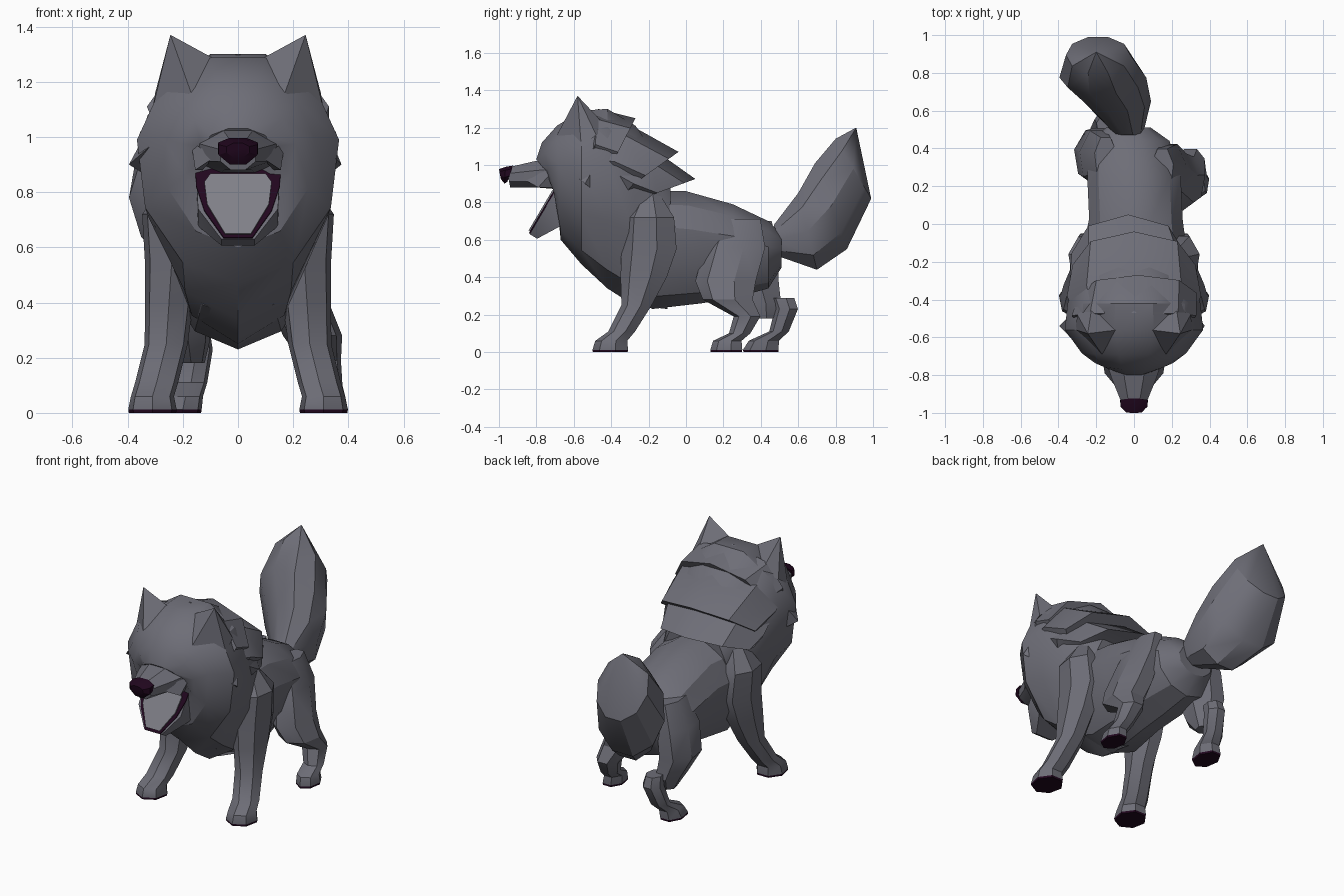
import bpy, bmesh, math
from mathutils import Vector


def material(name, rgb):
    m = bpy.data.materials.new(name)
    m.diffuse_color = (*rgb, 1)
    return m


FUR = material("grey_fur", (0.155, 0.155, 0.185))
DARK = material("dark_plum", (0.015, 0.002, 0.013))
TONGUE = material("pale_tongue", (0.215, 0.215, 0.245))


def finish(name, bm, mat=FUR, angle=32, sole=False):
    bmesh.ops.recalc_face_normals(bm, faces=bm.faces[:])
    if sole:
        for f in bm.faces:
            if f.calc_center_median().z < 0.008:
                f.material_index = 1
    me = bpy.data.meshes.new(name)
    bm.to_mesh(me)
    bm.free()
    me.materials.append(mat)
    if sole:
        me.materials.append(DARK)
    ob = bpy.data.objects.new(name, me)
    bpy.context.collection.objects.link(ob)
    bpy.ops.object.select_all(action='DESELECT')
    ob.select_set(True)
    bpy.context.view_layer.objects.active = ob
    bpy.ops.object.shade_smooth_by_angle(angle=math.radians(angle))
    return ob


def skin(name, rings, **kw):
    """Join a list of equal point rings and close both ends."""
    bm = bmesh.new()
    vs = [[bm.verts.new(p) for p in r] for r in rings]
    n = len(vs[0])
    for a, b in zip(vs, vs[1:]):
        for i in range(n):
            j = (i + 1) % n
            bm.faces.new((a[i], a[j], b[j], b[i]))
    bm.faces.new(vs[0])
    bm.faces.new(vs[-1])
    bmesh.ops.remove_doubles(bm, verts=bm.verts[:], dist=0.0008)
    return finish(name, bm, **kw)


def body_loft(name, stations, n=10, start=0.5, **kw):
    """Stations: centre x, top y, top z, bottom y, bottom z, half width, widest height 0..1."""
    angles = [2 * math.pi * (i + start) / n for i in range(n)]
    hi, lo = max(map(math.cos, angles)), -min(map(math.cos, angles))
    rings = []
    for cx, ty, tz, by, bz, w, mid in stations:
        ring = []
        for a in angles:
            c = math.cos(a)
            t = mid + (c / hi * (1 - mid) if c > 0 else c / lo * mid)
            ring.append((cx + w * math.sin(a), by + (ty - by) * t, bz + (tz - bz) * t))
        rings.append(ring)
    return skin(name, rings, **kw)


def leg_loft(name, stations, side=1, n=7, **kw):
    """Stations: x, y, z, x radius, y radius."""
    rings = [[(side * (x + rx * math.sin(2 * math.pi * i / n)),
               y - ry * math.cos(2 * math.pi * i / n), z) for i in range(n)]
             for x, y, z, rx, ry in stations]
    return skin(name, rings, **kw)


def spike(name, base, tip):
    bm = bmesh.new()
    b = [bm.verts.new(p) for p in base]
    t = bm.verts.new(tip)
    for i in range(len(b)):
        bm.faces.new((b[i], b[(i + 1) % len(b)], t))
    bm.faces.new(b)
    return finish(name, bm)


# torso
body_loft("torso", [
    (0, -0.40, 0.90, -0.40, 0.34, 0.24, 0.6),
    (0, -0.22, 0.86, -0.18, 0.23, 0.29, 0.66),
    (0.01, 0.00, 0.86, 0.08, 0.26, 0.25, 0.6),
    (0, 0.25, 0.79, 0.26, 0.29, 0.25, 0.6),
    (-0.02, 0.44, 0.70, 0.44, 0.34, 0.21, 0.55),
    (-0.03, 0.51, 0.63, 0.51, 0.45, 0.12, 0.5)], n=11)

# bushy tail
body_loft("tail", [
    (-0.03, 0.47, 0.68, 0.50, 0.51, 0.08, 0.5),
    (-0.09, 0.60, 0.85, 0.70, 0.44, 0.18, 0.5),
    (-0.165, 0.69, 1.01, 0.86, 0.55, 0.23, 0.5),
    (-0.19, 0.80, 1.14, 0.99, 0.82, 0.17, 0.5),
    (-0.20, 0.91, 1.20, 0.91, 1.20, 0.0, 0.5)], n=10)

# head flowing into the keeled chest
body_loft("head_and_chest", [
    (0, -0.80, 1.03, -0.68, 0.88, 0.13, 0.5),
    (0, -0.77, 1.12, -0.68, 0.74, 0.21, 0.55),
    (0, -0.69, 1.21, -0.67, 0.60, 0.28, 0.6),
    (0, -0.56, 1.29, -0.56, 0.47, 0.37, 0.57),
    (0, -0.42, 1.30, -0.42, 0.34, 0.355, 0.65),
    (0, -0.27, 1.21, -0.28, 0.25, 0.31, 0.68),
    (0, -0.08, 0.94, -0.10, 0.23, 0.22, 0.7)], n=11)

# three overlapping mane capes with slanted, pointed back edges
for name, x, front, back in [
        ("mane_upper", 0.02, (-0.47, 1.30, -0.50, 0.92, 0.33), (-0.27, 1.25, -0.44, 0.92, 0.31)),
        ("mane_middle", 0.0, (-0.30, 1.215, -0.46, 0.82, 0.355), (-0.04, 1.07, -0.36, 0.84, 0.325)),
        ("mane_lower", -0.03, (-0.14, 1.06, -0.42, 0.74, 0.34), (0.05, 0.925, -0.32, 0.79, 0.30))]:
    body_loft(name, [(0, -0.52, 1.22, -0.52, 0.85, 0.30, 0.5), (0, *front, 0.5), (x, *back, 0.45)],
              n=8, start=0)

for s, side in ((1, "right"), (-1, "left")):
    # ears
    spike("ear_" + side, [(s * 0.31, -0.56, 1.10), (s * 0.17, -0.69, 1.16),
                          (s * 0.08, -0.56, 1.28), (s * 0.22, -0.42, 1.20),
                          (s * 0.30, -0.48, 1.16)], (s * 0.245, -0.58, 1.37))
    # cheek tufts
    spike("cheek_tuft_" + side, [(s * 0.28, -0.66, 1.0), (s * 0.31, -0.45, 1.06),
                                 (s * 0.30, -0.46, 0.84)], (s * 0.385 - 0.01, -0.54, 0.90))
    # lips at the mouth corner
    spike("lip_" + side, [(s * 0.08, -0.88, 0.93), (s * 0.17, -0.70, 0.98),
                          (s * 0.13, -0.70, 0.88)], (s * 0.155, -0.79, 0.88))
    # front legs
    leg_loft("front_leg_" + side, [
        (0.19, -0.19, 0.85, 0.07, 0.05), (0.25, -0.19, 0.72, 0.10, 0.14),
        (0.24, -0.19, 0.55, 0.10, 0.155), (0.25, -0.22, 0.40, 0.09, 0.13),
        (0.26, -0.26, 0.25, 0.08, 0.085), (0.295, -0.34, 0.11, 0.08, 0.075),
        (0.31, -0.395, 0.06, 0.08, 0.09), (0.31, -0.40, 0.012, 0.09, 0.10),
        (0.31, -0.40, 0.0, 0.088, 0.098)], s, sole=True)

# hind legs: one stepping forward, one pushing back
leg_loft("hind_leg_right", [
    (0.15, 0.29, 0.71, 0.06, 0.12), (0.19, 0.27, 0.56, 0.09, 0.17),
    (0.23, 0.22, 0.38, 0.11, 0.17), (0.27, 0.23, 0.28, 0.11, 0.14),
    (0.30, 0.33, 0.19, 0.075, 0.075), (0.32, 0.29, 0.10, 0.06, 0.06),
    (0.33, 0.225, 0.06, 0.06, 0.08), (0.335, 0.22, 0.012, 0.065, 0.09),
    (0.335, 0.22, 0.0, 0.063, 0.088)], sole=True)
leg_loft("hind_thigh_left", [
    (0.15, 0.35, 0.70, 0.06, 0.12), (0.19, 0.35, 0.55, 0.10, 0.16),
    (0.21, 0.36, 0.38, 0.11, 0.15), (0.18, 0.40, 0.26, 0.08, 0.12),
    (0.17, 0.42, 0.18, 0.05, 0.05)], -1)
leg_loft("hind_foot_left", [
    (0.15, 0.52, 0.29, 0.05, 0.065), (0.15, 0.54, 0.23, 0.06, 0.065),
    (0.17, 0.50, 0.11, 0.06, 0.055), (0.19, 0.42, 0.06, 0.065, 0.085),
    (0.20, 0.405, 0.012, 0.07, 0.10), (0.20, 0.405, 0.0, 0.068, 0.098)], -1, sole=True)

# muzzle and nose
body_loft("muzzle", [
    (0, -0.70, 1.04, -0.68, 0.87, 0.17, 0.4),
    (0, -0.82, 1.018, -0.80, 0.88, 0.13, 0.4),
    (0, -0.96, 0.985, -0.94, 0.88, 0.068, 0.5)], n=8)
body_loft("nose", [
    (0, -0.925, 0.997, -0.955, 0.91, 0.079, 0.65),
    (0, -0.965, 0.99, -0.97, 0.90, 0.076, 0.65),
    (0, -1.0, 0.978, -0.99, 0.925, 0.045, 0.6)], n=8, mat=DARK)


def jaw_plate(name, half_outline, lift, depth, mat, taper=0.0):
    """Slab lying on the sloping floor of the open mouth, thicker toward the throat."""
    pts = half_outline + [(-x, z) for x, z in reversed(half_outline)]
    normal = Vector((0, -0.86, 0.51))
    base = [Vector((x, -0.83 + (z - 0.64) * 0.59, z)) + normal * lift for x, z in pts]
    under = [p - normal * (depth + taper * (p.z - 0.62)) for p in base]
    return skin(name, [base, under], mat=mat)


# open lower jaw, dark mouth lining, tongue
jaw_plate("lower_jaw", [(0.15, 0.85), (0.145, 0.74), (0.06, 0.63)], 0, 0.04, FUR, 0.7)
jaw_plate("mouth_lining", [(0.155, 0.90), (0.152, 0.82), (0.122, 0.73), (0.052, 0.632)],
          0.007, 0.008, DARK)
jaw_plate("tongue", [(0.10, 0.86), (0.122, 0.83), (0.112, 0.75), (0.047, 0.643)],
          0.015, 0.009, TONGUE)
